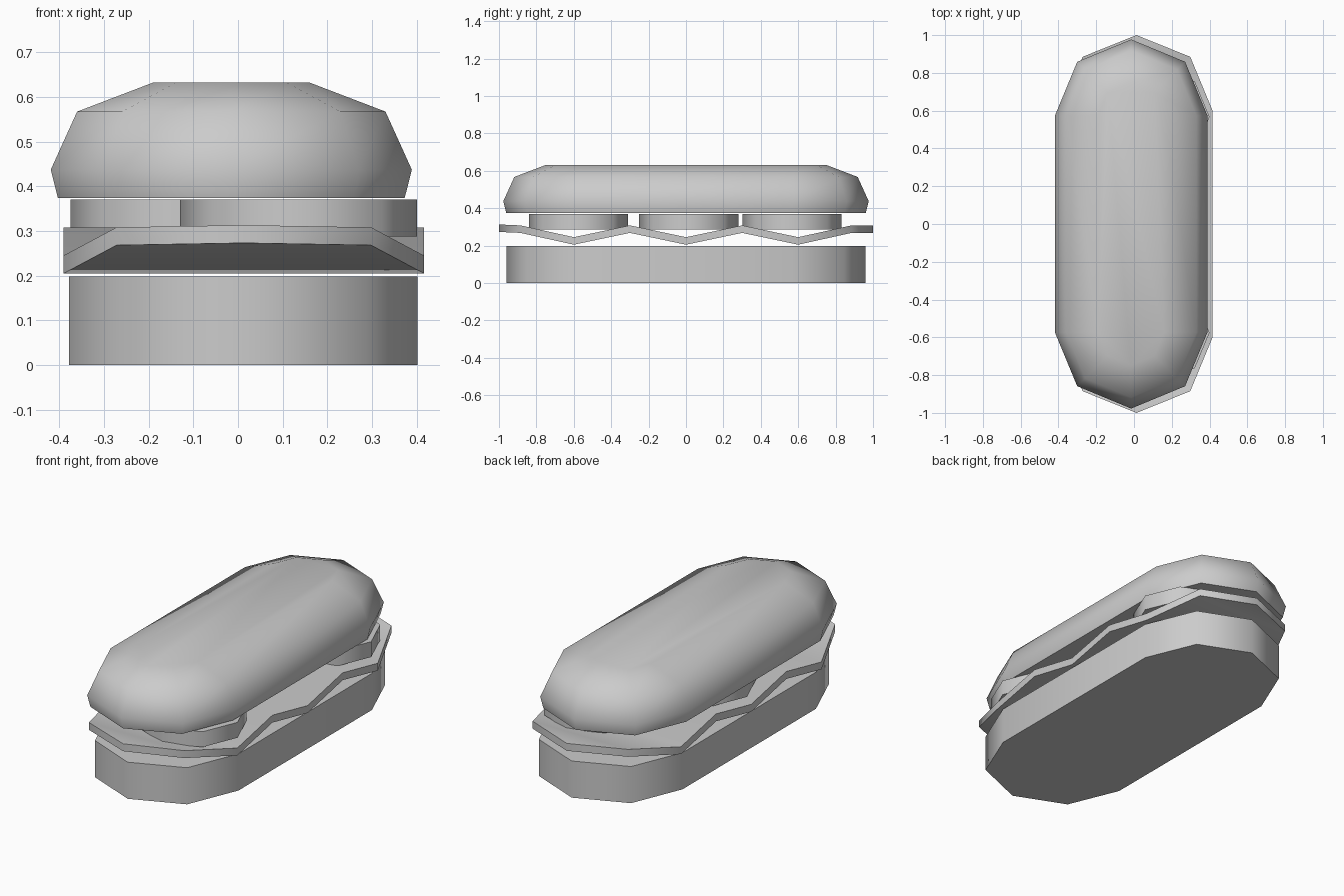
import bpy, bmesh, math

if "Cube" in bpy.data.objects:
    bpy.data.objects.remove(bpy.data.objects["Cube"])

grey = bpy.data.materials.new("light_grey")
grey.diffuse_color = (0.6, 0.6, 0.6, 1)
grey.use_nodes = True
grey.node_tree.nodes["Principled BSDF"].inputs["Base Color"].default_value = grey.diffuse_color


def ring(cx, cy, half, r):
    """Long outline with half-octagon ends (a plain octagon if half is 0)."""
    pts = []
    for a, s in ((0, 1), (45, 1), (90, 1), (135, 1), (180, 1),
                 (180, -1), (225, -1), (270, -1), (315, -1), (360, -1)):
        if half == 0 and a in (180, 360) and s == -1:
            continue
        t = math.radians(a)
        pts.append((cx + r * math.cos(t), cy + s * half + r * math.sin(t)))
    return pts


def finish(name, bm):
    bmesh.ops.recalc_face_normals(bm, faces=bm.faces)
    mesh = bpy.data.meshes.new(name)
    bm.to_mesh(mesh)
    bm.free()
    mesh.materials.append(grey)
    ob = bpy.data.objects.new(name, mesh)
    bpy.context.collection.objects.link(ob)
    bpy.ops.object.select_all(action='DESELECT')
    ob.select_set(True)
    bpy.context.view_layer.objects.active = ob
    bpy.ops.object.shade_smooth_by_angle(angle=math.radians(50))
    return ob


def loft(name, cx, cy, half, profile):
    """Stack outlines given as (radius, height) and close both ends."""
    bm = bmesh.new()
    loops = [[bm.verts.new((x, y, z)) for x, y in ring(cx, cy, half, r)]
             for r, z in profile]
    n = len(loops[0])
    for a, b in zip(loops, loops[1:]):
        for i in range(n):
            j = (i + 1) % n
            bm.faces.new((a[i], a[j], b[j], b[i]))
    bm.faces.new(loops[0])
    bm.faces.new(loops[-1])
    return finish(name, bm)


# buns
loft("bottom_bun", 0.012, 0, 0.57, [(0.39, 0), (0.39, 0.198)])
loft("top_bun", -0.015, 0, 0.573,
     [(0.388, 0.374), (0.404, 0.437), (0.345, 0.567), (0.175, 0.632)])

# filling slices, the middle one shifted sideways
for i, (x, y) in enumerate(((0.135, -0.575), (-0.11, 0.015), (0.135, 0.567))):
    loft(f"filling_slice_{i + 1}", x, y, 0, [(0.265, 0.287), (0.265, 0.37)])

# wavy leaf: rows of (y, half width, bottom height) between two pointed tips
rows = [(-0.885, 0.285, 0.268), (-0.6, 0.403, 0.205), (-0.3, 0.403, 0.268),
        (0, 0.403, 0.205), (0.3, 0.403, 0.268), (0.6, 0.403, 0.205),
        (0.885, 0.285, 0.268)]
bm = bmesh.new()
cx, thick = 0.013, 0.04
outlines = []
for dz in (0, thick):
    left = [bm.verts.new((cx - w, y, z + dz)) for y, w, z in rows]
    right = [bm.verts.new((cx + w, y, z + dz)) for y, w, z in rows]
    front = bm.verts.new((cx, -1, 0.273 + dz))
    back = bm.verts.new((cx, 1, 0.268 + dz))
    for i in range(len(rows) - 1):
        bm.faces.new((left[i], right[i], right[i + 1], left[i + 1]))
    bm.faces.new((front, right[0], left[0]))
    bm.faces.new((back, left[-1], right[-1]))
    outlines.append([front] + right + [back] + left[::-1])
low, high = outlines
for i in range(len(low)):
    j = (i + 1) % len(low)
    bm.faces.new((low[i], low[j], high[j], high[i]))
finish("wavy_leaf", bm)
